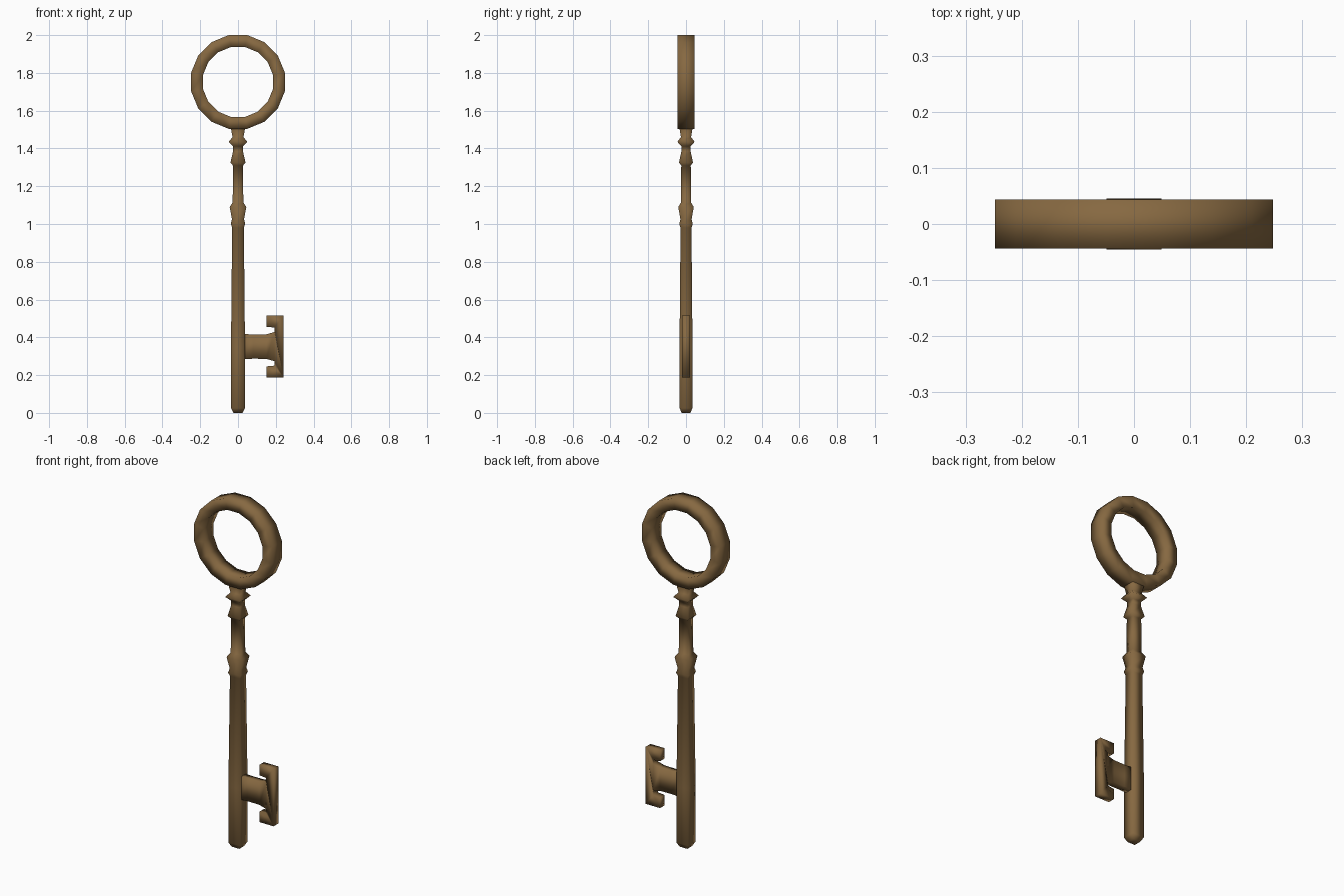
import bpy, bmesh, math

if "Cube" in bpy.data.objects:
    bpy.data.objects.remove(bpy.data.objects["Cube"])

bronze = bpy.data.materials.new("aged bronze")
bronze.diffuse_color = (0.24, 0.14, 0.053, 1)
bronze.use_nodes = True
bronze.node_tree.nodes["Principled BSDF"].inputs["Base Color"].default_value = bronze.diffuse_color


def make(name, verts, faces, smooth=True):
    me = bpy.data.meshes.new(name)
    me.from_pydata(verts, [], faces)
    bm = bmesh.new()
    bm.from_mesh(me)
    bmesh.ops.recalc_face_normals(bm, faces=bm.faces)
    bm.to_mesh(me)
    bm.free()
    me.materials.append(bronze)
    for p in me.polygons:
        p.use_smooth = smooth
    ob = bpy.data.objects.new(name, me)
    bpy.context.collection.objects.link(ob)
    return ob


# shaft: square section stacked along z, (half width, z)
profile = [(0.024, 0), (0.037, 0.025), (0.037, 0.35), (0.031, 0.98),
           (0.038, 1.0), (0.032, 1.025), (0.044, 1.09), (0.028, 1.115),
           (0.027, 1.31), (0.040, 1.325), (0.026, 1.385), (0.027, 1.412),
           (0.049, 1.435), (0.029, 1.46), (0.038, 1.51), (0.038, 1.53)]
verts, faces = [], []
for w, z in profile:
    d = w * 0.93
    verts += [(-w, -d, z), (w, -d, z), (w, d, z), (-w, d, z)]
for i in range(len(profile) - 1):
    for j in range(4):
        k = (j + 1) % 4
        faces.append((4*i + j, 4*i + k, 4*i + 4 + k, 4*i + 4 + j))
n = len(verts)
faces += [(3, 2, 1, 0), (n - 4, n - 3, n - 2, n - 1)]
make("shaft", verts, faces)

# bow: 16-sided ring with a rectangular section
N, verts, faces = 16, [], []
for i in range(N):
    a = 2 * math.pi * (i + 0.5) / N
    for r, y in ((0.253, -0.044), (0.253, 0.044), (0.189, 0.044), (0.189, -0.044)):
        verts.append((r * math.cos(a), y, 1.752 + r * math.sin(a)))
for i in range(N):
    m = (i + 1) % N
    for j in range(4):
        k = (j + 1) % 4
        faces.append((4*i + j, 4*i + k, 4*m + k, 4*m + j))
make("bow_ring", verts, faces)

# bit: outline mirrored about its middle height, extruded in y
zc, t = 0.351, 0.021
half = [(0.025, 0.067), (0.08, 0.064), (0.15, 0.065), (0.192, 0.077),
        (0.192, 0.101), (0.15, 0.105), (0.15, 0.164), (0.241, 0.164)]
outline = [(x, zc + h) for x, h in half] + [(x, zc - h) for x, h in reversed(half)]
c = len(outline)
verts = [(x, y, z) for y in (-t, t) for x, z in outline]
faces = [tuple(range(c)), tuple(reversed(range(c, 2*c)))]
faces += [(i, (i + 1) % c, c + (i + 1) % c, c + i) for i in range(c)]
make("key_bit", verts, faces)
